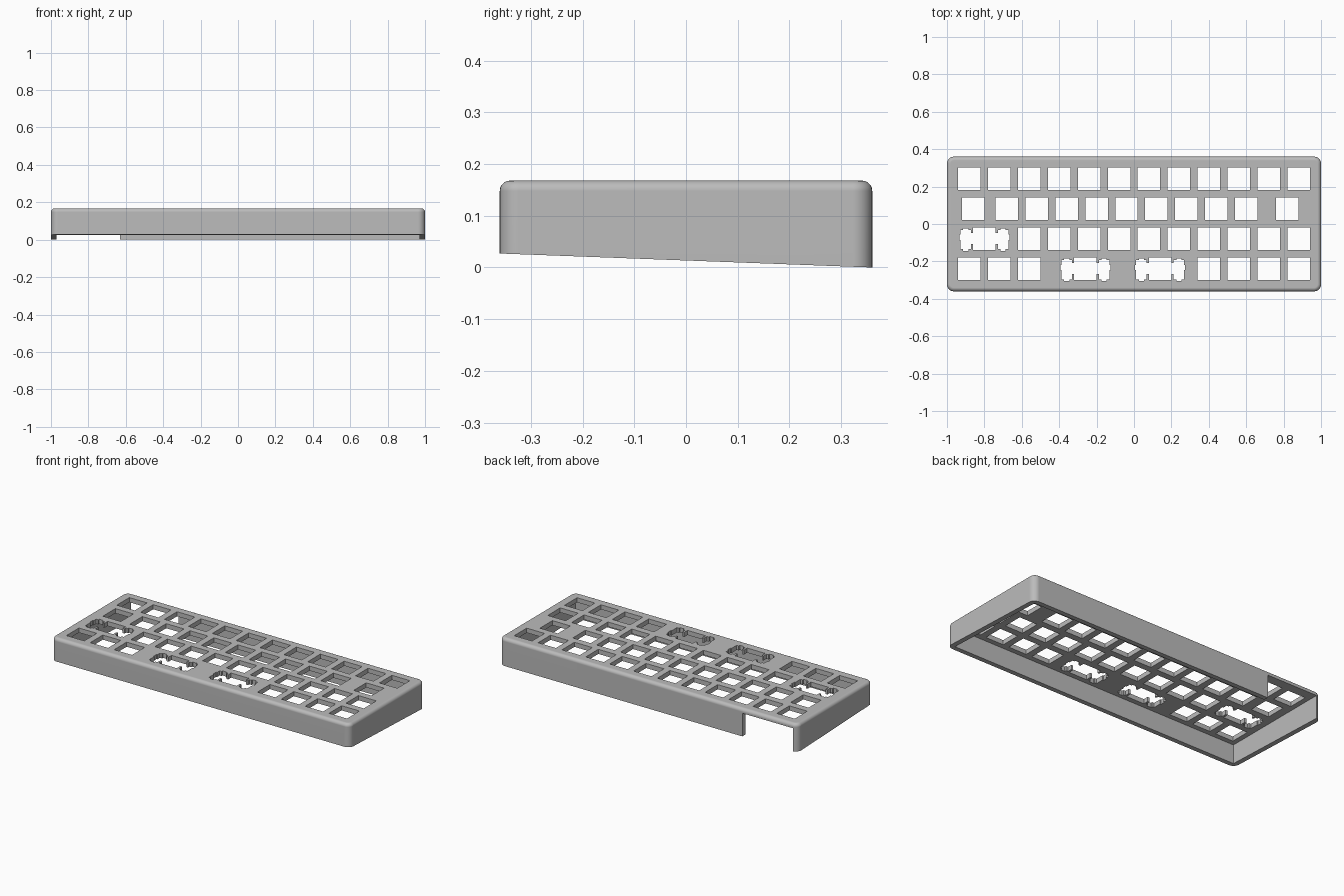
import bpy
import bmesh
from mathutils import Matrix, Vector

if "Cube" in bpy.data.objects:
    bpy.data.objects.remove(bpy.data.objects["Cube"], do_unlink=True)

HALF_X, HALF_Y, TOP = 1.0, 0.36, 0.168
WALL, PLATE_UNDER, FRONT_LIFT = 0.03, 0.14, 0.027
UNIT, HOLE = 0.16, 0.12

grey = bpy.data.materials.new("light grey plastic")
grey.use_nodes = True
colour = (0.5, 0.5, 0.5, 1)
grey.diffuse_color = colour
grey.node_tree.nodes["Principled BSDF"].inputs["Base Color"].default_value = colour


def add_box(bm, x0, x1, y0, y1, z0, z1):
    size = Matrix.Diagonal((x1 - x0, y1 - y0, z1 - z0, 1))
    centre = Vector((x0 + x1, y0 + y1, z0 + z1)) / 2
    bmesh.ops.create_cube(bm, size=1, matrix=Matrix.Translation(centre) @ size)


def make_object(bm, name):
    mesh = bpy.data.meshes.new(name)
    bm.to_mesh(mesh)
    bm.free()
    mesh.materials.append(grey)
    obj = bpy.data.objects.new(name, mesh)
    bpy.context.collection.objects.link(obj)
    return obj


# Outer case: rounded corners, rounded top rim, sloping base
bm = bmesh.new()
add_box(bm, -HALF_X, HALF_X, -HALF_Y, HALF_Y, 0, TOP)
upright = [e for e in bm.edges if abs(e.verts[0].co.z - e.verts[1].co.z) > 0.1]
bmesh.ops.bevel(bm, geom=upright, offset=0.037, segments=7, profile=0.5, affect='EDGES')
rim = [e for e in bm.edges if all(v.co.z > TOP - 0.001 for v in e.verts)]
bmesh.ops.bevel(bm, geom=rim, offset=0.02, segments=5, profile=0.5, affect='EDGES')
for v in bm.verts:
    if v.co.z < 0.001:
        v.co.z = FRONT_LIFT * (HALF_Y - v.co.y) / (2 * HALF_Y)
case = make_object(bm, "keyboard_case")

# Hollow inside and the opening in the back wall
bm = bmesh.new()
inner = HALF_X - WALL
add_box(bm, -inner, inner, WALL - HALF_Y, HALF_Y - WALL, -0.1, PLATE_UNDER)
add_box(bm, -inner, -0.63, 0.2, 0.5, -0.1, PLATE_UNDER)
hollow = make_object(bm, "hollow_cutter")

# Key openings
bm = bmesh.new()


def cut(x, y, x0, x1, y0, y1):
    add_box(bm, x + x0, x + x1, y + y0, y + y1, 0.1, 0.3)


def key(x, y):
    h = HOLE / 2
    cut(x, y, -h, h, -h, h)


def wide_key(x, y):
    key(x, y)
    cut(x, y, -0.1, 0.1, -0.028, 0.032)
    for side in (-0.1, 0.1):
        cut(x + side, y, -0.028, 0.028, -0.056, 0.047)
        cut(x + side, y, -0.014, 0.014, -0.066, 0.056)
        cut(x + side, y, -0.034, 0.034, -0.006, 0.022)


def key_run(start, count, y):
    for i in range(count):
        key(start + i * UNIT, y)


rows = [0.242, 0.081, -0.079, -0.24]
key_run(-0.88, 12, rows[0])
key(-0.86, rows[1])
key_run(-0.68, 9, rows[1])
key(0.82, rows[1])
wide_key(-0.8, rows[2])
key_run(-0.56, 10, rows[2])
key_run(-0.88, 3, rows[3])
wide_key(-0.26, rows[3])
wide_key(0.14, rows[3])
key_run(0.4, 4, rows[3])
holes = make_object(bm, "key_hole_cutter")

# Apply the cuts, then remove the cutters
bpy.ops.object.select_all(action='DESELECT')
bpy.context.view_layer.objects.active = case
case.select_set(True)
for cutter in (hollow, holes):
    cutter.hide_render = True
    mod = case.modifiers.new(cutter.name, 'BOOLEAN')
    mod.operation = 'DIFFERENCE'
    mod.solver = 'EXACT'
    mod.use_self = True
    mod.object = cutter
    bpy.ops.object.modifier_apply(modifier=mod.name)
    bpy.data.objects.remove(cutter, do_unlink=True)

# Smooth rounded edges with crisp cut-outs
bpy.ops.object.shade_smooth_by_angle(angle=0.6)
weighted = case.modifiers.new("flat_face_normals", 'WEIGHTED_NORMAL')
weighted.keep_sharp = True
